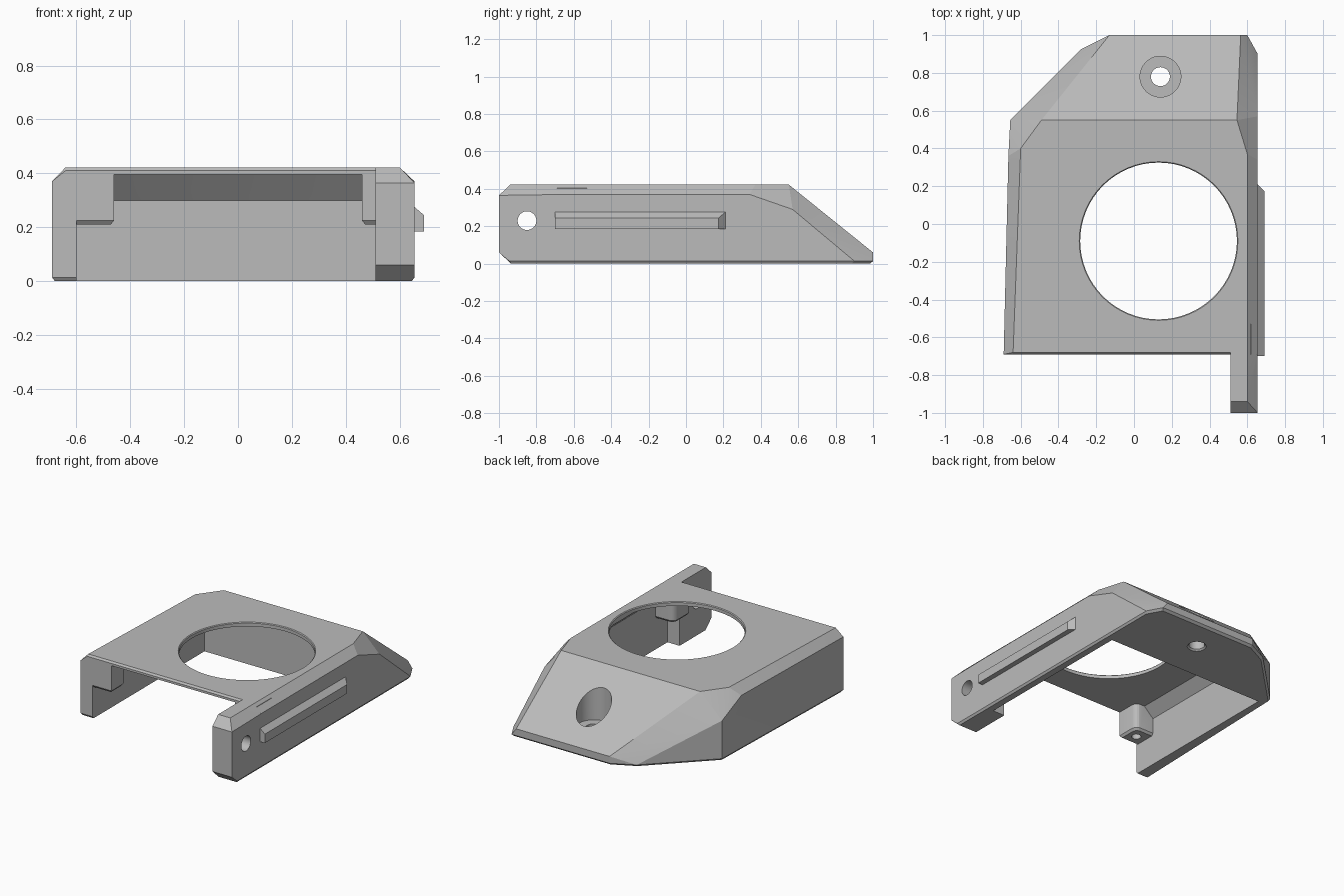
import bpy, bmesh, math
from mathutils import Vector, Matrix

cube = bpy.data.objects.get("Cube")
if cube:
    bpy.data.objects.remove(cube, do_unlink=True)

grey = bpy.data.materials.new("plain grey")
grey.use_nodes = True
COLOUR = (0.5, 0.5, 0.5, 1)
grey.diffuse_color = COLOUR
grey.node_tree.nodes["Principled BSDF"].inputs["Base Color"].default_value = COLOUR

TOP, SIDE = 0.422, 0.655


def finish(bm, name):
    bmesh.ops.recalc_face_normals(bm, faces=bm.faces)
    mesh = bpy.data.meshes.new(name)
    bm.to_mesh(mesh)
    bm.free()
    mesh.materials.append(grey)
    ob = bpy.data.objects.new(name, mesh)
    bpy.context.collection.objects.link(ob)
    return ob


def hull(name, points):
    """Convex faceted solid around the given corner points."""
    bm = bmesh.new()
    for p in points:
        bm.verts.new(p)
    out = bmesh.ops.convex_hull(bm, input=bm.verts)
    loose = {v for v in out["geom_interior"] if isinstance(v, bmesh.types.BMVert)}
    bmesh.ops.delete(bm, geom=list(loose), context="VERTS")
    bmesh.ops.dissolve_limit(bm, angle_limit=0.01, verts=bm.verts, edges=bm.edges)
    return finish(bm, name)


def drum(name, centre, r1, r2, depth, axis="Z", sides=64):
    bm = bmesh.new()
    turn = Matrix.Rotation(math.pi / 2, 4, "Y") if axis == "X" else Matrix()
    bmesh.ops.create_cone(bm, cap_ends=True, segments=sides, radius1=r1, radius2=r2,
                          depth=depth, matrix=Matrix.Translation(centre) @ turn)
    return finish(bm, name)


def combine(target, other, operation):
    mod = target.modifiers.new("combine", "BOOLEAN")
    mod.operation = operation
    mod.solver = "EXACT"
    mod.object = other
    bpy.context.view_layer.objects.active = target
    bpy.ops.object.modifier_apply(modifier=mod.name)
    bpy.data.objects.remove(other, do_unlink=True)


# Main shell: chamfered block with a sloping rear
outline = [(-0.69, -0.69), (-SIDE, 0.55), (-0.28, 0.925), (-0.13, 1),
           (0.6, 1), (SIDE, 0.9), (SIDE, -0.69)]
points = [(x, y, 0.014) for x, y in outline]
points += [(x * 0.985, y * 0.985, 0) for x, y in outline]
points += [(x, y, TOP) for x, y in [(-0.64, -0.68), (-0.6, 0.4), (-0.49, 0.55),
                                    (0.545, 0.55), (0.6, 0.37), (0.6, -0.68)]]
points += [(-0.64, -0.69, 0.41), (0.6, -0.69, 0.41),
           (-0.69, -0.69, 0.37), (-SIDE, 0.55, 0.27), (-0.665, 0.36, 0.37),
           (SIDE, -0.69, 0.37), (SIDE, 0.34, 0.37), (SIDE, 0.57, 0.29),
           (-0.13, 1, 0.06), (0.565, 1, 0.06)]
body = hull("cover_shell", points)

# Hollow inside, open at the front and below
cavity = []
for s in (-1, 1):
    for y in (-1.2, 0.4):
        cavity += [(s * 0.6, y, 0.33), (s * 0.53, y, 0.395)]
    cavity += [(s * 0.6, 0.5, 0.23), (s * 0.6, 0.5, -0.2), (s * 0.6, -1.2, -0.2),
               (s * 0.48, 0.5, 0.3)]
cavity += [(-0.45, 0.42, 0.395), (0.5, 0.42, 0.395)]
combine(body, hull("cavity_cutter", cavity), "DIFFERENCE")

# Side arm that reaches forward
arm = []
for x in (0.51, 0.6):
    arm += [(x, -0.94, TOP), (x, -0.66, TOP)]
for x in (0.51, SIDE):
    arm += [(x, -1, 0.06), (x, -0.945, 0.014), (x, -0.66, 0.014)]
for x in (0.51, 0.645):
    arm += [(x, -0.935, 0), (x, -0.66, 0)]
arm += [(0.51, -1, 0.365), (SIDE, -1, 0.365), (SIDE, -0.66, 0.37)]
combine(body, hull("front_arm", arm), "UNION")

# Screw lugs in the two front corners, with a rounded inner corner
for s in (-1, 1):
    plan = [(0.62, -0.69), (0.46, -0.69), (0.62, -0.53)]
    for i in range(6):
        a = math.pi / 2 * i / 5
        plan.append((0.5 - 0.04 * math.cos(a), -0.57 + 0.04 * math.sin(a)))
    lug = [(s * x, y, z) for x, y in plan for z in (0.225, 0.405)]
    lug += [(s * (0.54 + (x - 0.54) * 0.85), -0.61 + (y + 0.61) * 0.85, 0.21)
            for x, y in plan]
    combine(body, hull("screw_lug", lug), "UNION")
    combine(body, drum("lug_hole", (s * 0.53, -0.61, 0.24), 0.03, 0.03, 0.16,
                       sides=24), "DIFFERENCE")

# Guide rail on the outer side
rail = []
for y, y_out in ((-0.7, -0.7), (0.21, 0.175)):
    rail += [(0.64, y, 0.185), (0.64, y, 0.275), (SIDE, y, 0.185), (SIDE, y, 0.275),
             (0.69, y_out, 0.185), (0.69, y_out, 0.245)]
combine(body, hull("guide_rail", rail), "UNION")

# Large round opening, countersunk rear screw hole and arm cross hole
for name, centre, r1, r2, depth, axis in (
        ("opening", (0.13, -0.09, 0.4), 0.415, 0.415, 0.2, "Z"),
        ("opening_rim", (0.13, -0.09, TOP), 0.405, 0.435, 0.03, "Z"),
        ("screw_hole", (0.14, 0.78, 0.1), 0.05, 0.05, 0.4, "Z"),
        ("screw_recess", (0.14, 0.78, 0.34), 0.108, 0.108, 0.48, "Z"),
        ("screw_rim", (0.14, 0.78, 0.0), 0.08, 0.04, 0.04, "Z"),
        ("cross_hole", (0.6, -0.85, 0.23), 0.05, 0.05, 0.4, "X")):
    combine(body, drum(name, centre, r1, r2, depth, axis), "DIFFERENCE")

# Smooth the round parts only
bpy.ops.object.select_all(action="DESELECT")
body.select_set(True)
bpy.context.view_layer.objects.active = body
bpy.ops.object.shade_smooth_by_angle(angle=math.radians(12))
